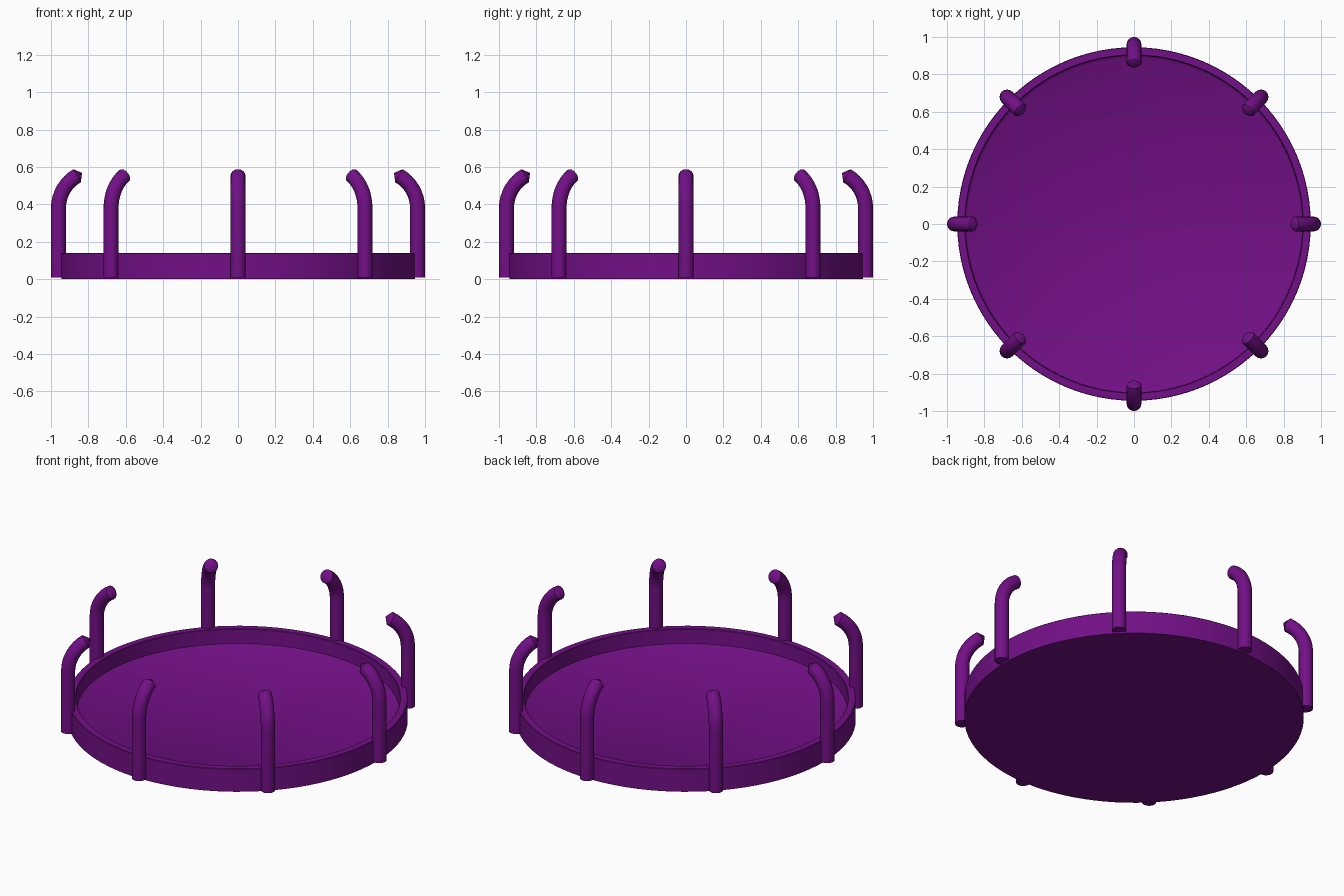
import bpy, bmesh, math
from mathutils import Vector

if "Cube" in bpy.data.objects:
    bpy.data.objects.remove(bpy.data.objects["Cube"])

mat = bpy.data.materials.new("purple")
mat.diffuse_color = (0.17, 0.005, 0.24, 1)
mat.use_nodes = True
mat.node_tree.nodes["Principled BSDF"].inputs["Base Color"].default_value = mat.diffuse_color


def make_object(name, bm):
    bmesh.ops.recalc_face_normals(bm, faces=bm.faces)
    mesh = bpy.data.meshes.new(name)
    bm.to_mesh(mesh)
    bm.free()
    obj = bpy.data.objects.new(name, mesh)
    bpy.context.collection.objects.link(obj)
    mesh.materials.append(mat)
    bpy.ops.object.select_all(action='DESELECT')
    obj.select_set(True)
    bpy.context.view_layer.objects.active = obj
    bpy.ops.object.shade_smooth_by_angle(angle=math.radians(35))
    return obj


def skin_rings(bm, rings):
    for a, b in zip(rings, rings[1:]):
        n = len(a)
        for i in range(n):
            j = (i + 1) % n
            bm.faces.new((a[i], a[j], b[j], b[i]))


# Shallow dish with raised rim, lathed from a profile
def tray(sides=96):
    bm = bmesh.new()
    profile = [(0.945, 0.0), (0.945, 0.137), (0.942, 0.14), (0.905, 0.14),
               (0.902, 0.137), (0.90, 0.05), (0.885, 0.04)]
    rings = []
    for r, z in profile:
        rings.append([bm.verts.new((r * math.cos(2 * math.pi * i / sides),
                                    r * math.sin(2 * math.pi * i / sides), z))
                      for i in range(sides)])
    skin_rings(bm, rings)
    bm.faces.new(rings[0])
    bm.faces.new(rings[-1])
    make_object("tray", bm)


# Upright round prong that bends inward and ends in a blunt point
def prong(index, angle, sides=16, radius=0.04, bend=0.2, steps=8):
    bm = bmesh.new()
    out = Vector((math.cos(angle), math.sin(angle), 0))
    side = Vector((-math.sin(angle), math.cos(angle), 0))
    up = Vector((0, 0, 1))
    path = [(0.96, 0.01, 0.0)]
    for k in range(steps + 1):
        t = math.radians(60) * k / steps
        path.append((0.96 - bend * (1 - math.cos(t)), 0.38 + bend * math.sin(t), t))
    rings = []
    for r, z, t in path:
        across = out * math.cos(t) + up * math.sin(t)
        centre = out * r + up * z
        rings.append([bm.verts.new(centre + radius * (
            across * math.cos(2 * math.pi * i / sides)
            + side * math.sin(2 * math.pi * i / sides))) for i in range(sides)])
    skin_rings(bm, rings)
    bm.faces.new(rings[0])
    # Pointed tip
    r, z, t = path[-1]
    tip = bm.verts.new(out * (r - 0.03 * math.sin(t)) + up * (z + 0.03 * math.cos(t)))
    for i in range(sides):
        bm.faces.new((rings[-1][i], rings[-1][(i + 1) % sides], tip))
    make_object(f"prong_{index}", bm)


tray()
for i in range(8):
    prong(i + 1, i * math.pi / 4)
